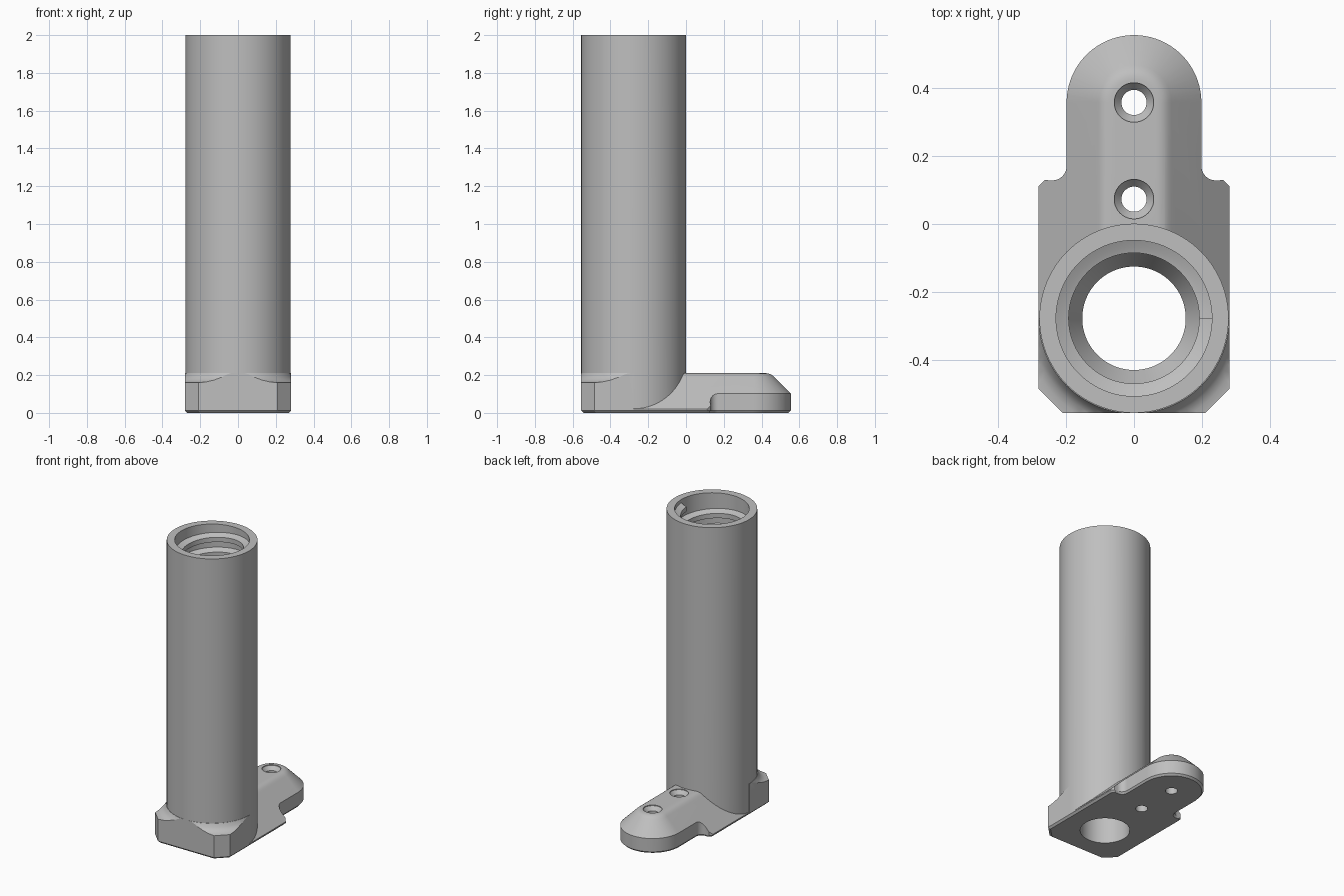
import bpy, bmesh
from math import sin, cos, pi, radians

if "Cube" in bpy.data.objects:
    bpy.data.objects.remove(bpy.data.objects["Cube"])

AXIS_Y = -0.277          # tube centre line
TUBE_R = 0.278

grey = bpy.data.materials.new("plain_grey")
grey.diffuse_color = (0.52, 0.52, 0.52, 1)
grey.use_nodes = True
grey.node_tree.nodes["Principled BSDF"].inputs["Base Color"].default_value = grey.diffuse_color


def finish(name, bm):
    bmesh.ops.recalc_face_normals(bm, faces=bm.faces)
    me = bpy.data.meshes.new(name)
    bm.to_mesh(me)
    bm.free()
    me.materials.append(grey)
    ob = bpy.data.objects.new(name, me)
    bpy.context.collection.objects.link(ob)
    return ob


def loft(name, loops, capped=True):
    """Skin a stack of equal-length loops."""
    bm = bmesh.new()
    rings = [[bm.verts.new(p) for p in loop] for loop in loops]
    n = len(rings[0])
    for a, b in zip(rings, rings[1:]):
        for i in range(n):
            j = (i + 1) % n
            bm.faces.new((a[i], a[j], b[j], b[i]))
    if capped:
        bm.faces.new(rings[0])
        bm.faces.new(rings[-1])
    return finish(name, bm)


def lathe(name, profile, y, n=96):
    return loft(name, [[(r * cos(2 * pi * i / n), y + r * sin(2 * pi * i / n), z)
                        for i in range(n)] for r, z in profile])


def prism(name, outline, sy):
    """Upright prism with a small chamfer on its bottom edge."""
    low = [(x * 0.957, AXIS_Y + (y - AXIS_Y) * sy, 0) for x, y in outline]
    return loft(name, [low] + [[(x, y, z) for x, y in outline] for z in (0.012, 0.25)])


def boolean(target, tool, op):
    mod = target.modifiers.new(op.lower(), 'BOOLEAN')
    mod.operation, mod.solver, mod.object = op, 'EXACT', tool
    bpy.context.view_layer.objects.active = target
    bpy.ops.object.modifier_apply(modifier=mod.name)
    bpy.data.objects.remove(tool, do_unlink=True)


def arc(cx, cy, r, a0, a1, n):
    return [(cx + r * cos(radians(a0 + (a1 - a0) * i / n)),
             cy + r * sin(radians(a0 + (a1 - a0) * i / n))) for i in range(n + 1)]


# Upright tube
holder = lathe("tube_holder", [(0.266, 0), (TUBE_R, 0.012), (TUBE_R, 2)], AXIS_Y)

# Front foot block, swept up to the tube with a cove
half = [(0.28, AXIS_Y), (0.28, -0.485), (0.21, -0.555)]
front = prism("front_foot", half + [(-x, y) for x, y in reversed(half)], 0.957)
cove = [(0.6, -0.05), (0.6, 0.16), (0.35, 0.16), (0.325, 0.164),
        (0.305, 0.174), (0.29, 0.19), (0.28, 0.212)]
boolean(front, lathe("cove", cove, AXIS_Y), 'INTERSECT')

# Rear mounting foot with stepped sides, round end and sloped roof
side = [(0.28, AXIS_Y), (0.28, 0.112), (0.263, 0.129)]
side += arc(0.24, 0.17, 0.042, -90, -180, 8)
side += arc(0, 0.357, 0.198, 0, 90, 24)
rear = prism("rear_foot", side + [(-x, y) for x, y in reversed(side[:-1])], 0.985)
roof = []
for r, z in [(0.35, -0.05), (0.11, 0.19), (0.101, 0.198), (0.091, 0.2045),
             (0.08, 0.2085), (0.068, 0.21)]:
    loop = arc(0, 0.357, r, 0, 180, 48) + [(-r, -0.3), (r, -0.3)]
    roof.append([(x, y, z) for x, y in loop])
boolean(rear, loft("roof", roof), 'INTERSECT')

boolean(holder, front, 'UNION')
boolean(holder, rear, 'UNION')

# Stepped bore through the tube
bore = [(0.152, -0.1), (0.152, 1.42), (0.192, 1.49), (0.229, 1.51), (0.229, 2.1)]
boolean(holder, lathe("bore", bore, AXIS_Y), 'DIFFERENCE')

# Countersunk screw holes
for y in (0.073, 0.357):
    hole = [(0.037, -0.1), (0.037, 0.18), (0.058, 0.205), (0.058, 0.3)]
    boolean(holder, lathe("screw_hole", hole, y, 40), 'DIFFERENCE')

# Inner screw thread
section = [(0.236, 0.036), (0.209, 0.022), (0.192, 0.016),
           (0.192, -0.016), (0.209, -0.022), (0.236, -0.036)]
TURNS, STEPS, PITCH = 4, 64, 0.1
thread_loops = []
for i in range(TURNS * STEPS + 1):
    a = 2 * pi * i / STEPS
    zc = 1.945 - PITCH * i / STEPS
    thread_loops.append([(r * cos(a), AXIS_Y + r * sin(a), zc + z) for r, z in section])
thread = loft("inner_thread", thread_loops)

for ob in (holder, thread):
    bpy.ops.object.select_all(action='DESELECT')
    ob.select_set(True)
    bpy.context.view_layer.objects.active = ob
    bpy.ops.object.shade_smooth_by_angle(angle=radians(25))
